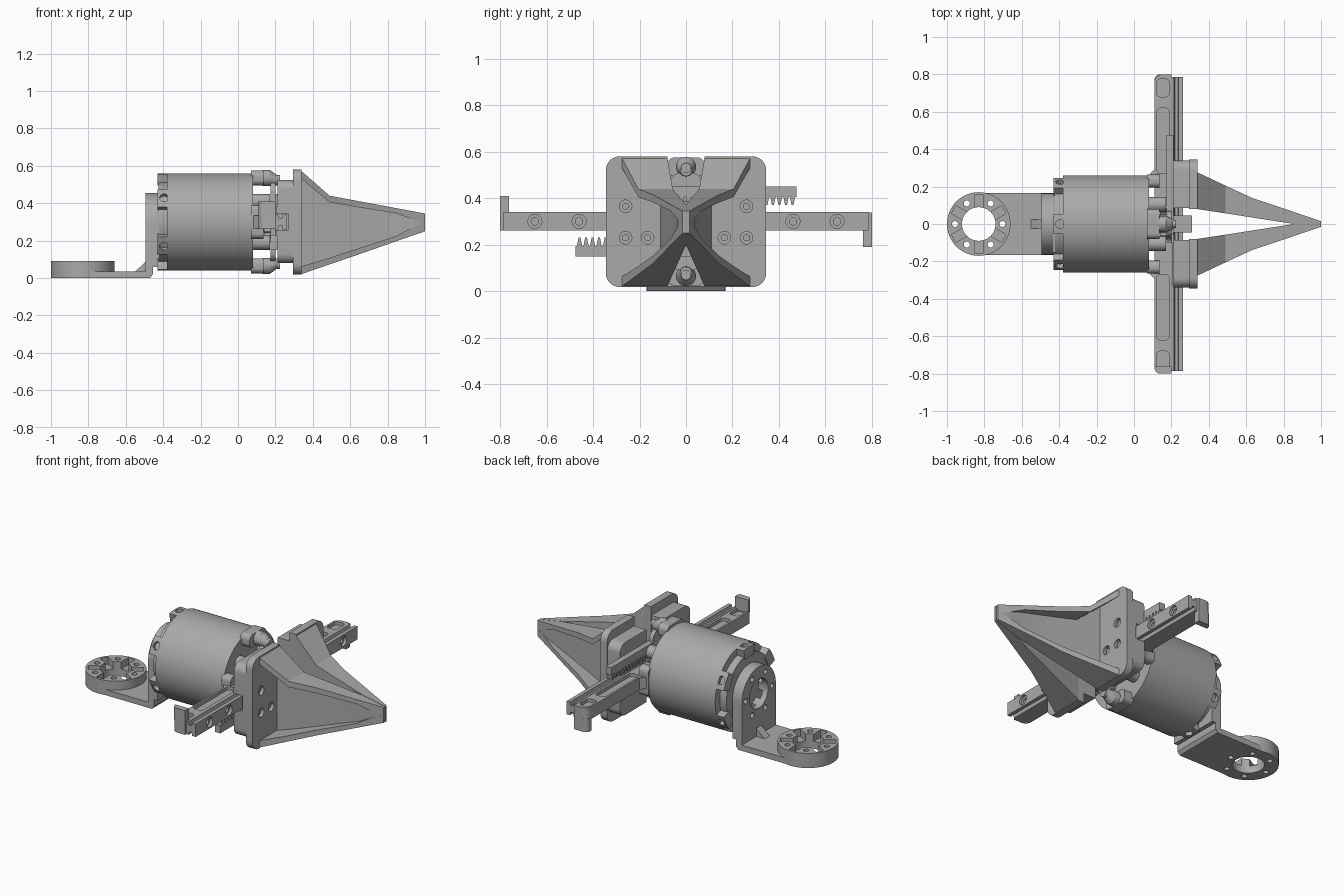
import bpy, bmesh, math
from math import sin, cos, pi, radians

cube = bpy.data.objects.get("Cube")
if cube:
    bpy.data.objects.remove(cube)

grey = bpy.data.materials.new("plain grey")
grey.use_nodes = True
grey.diffuse_color = (0.4, 0.4, 0.4, 1)
grey.node_tree.nodes["Principled BSDF"].inputs["Base Color"].default_value = (0.4, 0.4, 0.4, 1)

AXLE = 0.3  # height of the motor axis


def loft(name, rings):
    """Skin a closed solid through matching rings of points."""
    bm = bmesh.new()
    rows = [[bm.verts.new(p) for p in ring] for ring in rings]
    for a, b in zip(rows, rows[1:]):
        for i in range(len(a)):
            j = (i + 1) % len(a)
            bm.faces.new((a[i], a[j], b[j], b[i]))
    bm.faces.new(rows[0][::-1])
    bm.faces.new(rows[-1])
    bmesh.ops.recalc_face_normals(bm, faces=bm.faces)
    mesh = bpy.data.meshes.new(name)
    bm.to_mesh(mesh)
    bm.free()
    mesh.materials.append(grey)
    ob = bpy.data.objects.new(name, mesh)
    bpy.context.collection.objects.link(ob)
    return ob


def prism(name, pts, axis, lo, hi):
    """Extrude a 2D outline along x (y, z), y (x, z) or z (x, y)."""
    place = {"x": lambda a, b, t: (t, a, b), "y": lambda a, b, t: (a, t, b), "z": lambda a, b, t: (a, b, t)}[axis]
    return loft(name, [[place(a, b, t) for a, b in pts] for t in (lo, hi)])


def circle(a, b, r, n=48):
    return [(a + r * cos(2 * pi * i / n), b + r * sin(2 * pi * i / n)) for i in range(n)]


def rect(a0, a1, b0, b1, radii=(0, 0, 0, 0)):
    """Rectangle with a radius per corner, from low-low counter-clockwise."""
    pts = []
    corners = ((a0, b0, 1, 1), (a1, b0, -1, 1), (a1, b1, -1, -1), (a0, b1, 1, -1))
    for k, ((a, b, sa, sb), r) in enumerate(zip(corners, radii)):
        steps = 8 if r else 0
        for i in range(steps + 1):
            t = pi + k * pi / 2 + (i / steps * pi / 2 if steps else 0)
            pts.append((a + sa * r + r * cos(t), b + sb * r + r * sin(t)))
    return pts


def box(name, x0, x1, y0, y1, z0, z1):
    return prism(name, rect(x0, x1, y0, y1), "z", z0, z1)


def cut(ob, cutters):
    for c in cutters:
        mod = ob.modifiers.new("cut", "BOOLEAN")
        mod.operation, mod.solver, mod.object = "DIFFERENCE", "EXACT", c
    deps = bpy.context.evaluated_depsgraph_get()
    mesh = bpy.data.meshes.new_from_object(ob.evaluated_get(deps))
    ob.modifiers.clear()
    ob.data = mesh
    for c in cutters:
        bpy.data.objects.remove(c)
    return ob


def ring_cutters(axis, a, b, lo, mid, hi):
    """Bore, six screw holes and six open notches of a coupling ring."""
    cutters = [prism("bore", circle(a, b, 0.09), axis, lo - 0.02, hi + 0.02)]
    for k in range(6):
        t = k * pi / 3
        cutters.append(prism("hole", circle(a + 0.127 * cos(t), b + 0.127 * sin(t), 0.016, 16), axis, lo - 0.02, hi + 0.02))
        t += pi / 6
        pts = [(a + r * cos(t) - s * sin(t), b + r * sin(t) + s * cos(t))
               for r, s in ((0.08, -0.024), (0.155, -0.024), (0.155, 0.024), (0.08, 0.024))]
        lo2, hi2 = sorted((mid, hi + 0.02 if mid > lo + 0.01 else lo - 0.02))
        cutters.append(prism("notch", pts, axis, lo2, hi2))
    return cutters


# Wrist bracket: flat coupling ring, foot plate, upright ring and gusset
RX = -0.83
cut(prism("wrist_ring", circle(RX, 0, 0.17, 64), "z", 0, 0.09), ring_cutters("z", RX, 0, 0, 0.045, 0.09))
foot = prism("bracket_foot", rect(RX, -0.49, -0.165, 0.165), "z", 0, 0.035)
cut(foot, [prism("clear", circle(RX, 0, 0.16), "z", -0.1, 0.2)])
arch = [(0.165, 0.06), (-0.165, 0.06)][::-1] + [(0.165 * cos(i * pi / 24), 0.29 + 0.165 * sin(i * pi / 24)) for i in range(25)]
upright = prism("bracket_upright", arch, "x", -0.495, -0.43)
cut(upright, ring_cutters("x", 0, 0.29, -0.495, -0.46, -0.43))
prism("bracket_corner", [(-0.49, 0), (-0.47, 0), (-0.455, 0.02), (-0.455, 0.075), (-0.495, 0.075), (-0.495, 0.035)],
      "y", -0.165, 0.165)
prism("bracket_gusset", [(-0.55, 0.035), (-0.49, 0.035), (-0.49, 0.09)], "y", -0.025, 0.025)

# Motor housing with rear cap and six screw lugs
prism("motor_body", circle(0, AXLE, 0.26, 96), "x", -0.38, 0.08)
prism("motor_cap", circle(0, AXLE, 0.215, 64), "x", -0.425, -0.37)
for k in range(6):
    t = pi / 2 + k * pi / 3
    arc = [(r * cos(t + s), AXLE + r * sin(t + s)) for r, side in ((0.26, 1), (0.2, -1))
           for s in [side * radians(d) for d in (-12, -6, 0, 6, 12)]]
    lug = prism("cap_lug", arc, "x", -0.43, -0.36)
    ends = [[(-0.395 + 0.024 * cos(u), r * cos(t) - 0.024 * sin(u) * sin(t), AXLE + r * sin(t) + 0.024 * sin(u) * cos(t))
             for u in [i * pi / 8 for i in range(16)]] for r in (0.235, 0.3)]
    cut(lug, [loft("lug_hole", ends)])

# Front mount: end ears, posts, standoffs and central web
for s in (1, -1):
    zc = AXLE + 0.235 * s
    ear = rect(-0.08, 0.08, zc - 0.04, zc + 0.04, (0.03,) * 4)
    prism("mount_ear", ear, "x", 0.07, 0.135)
    post = [[(x, a, b) for a, b in circle(0, AXLE + z * s, r, 32)]
            for x, z, r in ((0.13, 0.235, 0.043), (0.17, 0.235, 0.043), (0.215, 0.22, 0.025))]
    loft("mount_post", post)
    prism("mount_screw", circle(0, zc - 0.005 * s, 0.022, 24), "x", 0.2, 0.225)
    prism("side_ear", rect(s * 0.23 - 0.035, s * 0.23 + 0.035, 0.21, 0.39, (0.03,) * 4), "x", 0.07, 0.135)
    prism("side_gusset", [(0.07, s * 0.25), (0.115, s * 0.25), (0.115, s * 0.3)], "z", 0.265, 0.335)
    for v in (0.11, -0.11):
        prism("standoff", circle(s * 0.105, AXLE + v, 0.04, 24), "x", 0.07, 0.17)
prism("mount_web", rect(-0.07, 0.07, 0.09, 0.51, (0.05,) * 4), "x", 0.175, 0.2)
prism("drive_shaft", circle(0, AXLE, 0.05, 32), "x", 0.07, 0.22)
box("centre_block", 0.2, 0.31, -0.045, 0.045, 0.215, 0.385)

# Pinion between the racks
teeth = []
for k in range(18):
    for d, r in ((-0.4, 0.062), (-0.2, 0.085), (0.2, 0.085), (0.4, 0.062)):
        t = 2 * pi * (k + d) / 18
        teeth.append((r * cos(t), AXLE + r * sin(t)))
prism("pinion", teeth, "x", 0.14, 0.175)

# Slide rail with grooves on top and underside, and counterbored holes
half = [(0.2, 0.34), (0.213, 0.34), (0.218, 0.32), (0.234, 0.32), (0.239, 0.34), (0.262, 0.34)]
rail = prism("slide_rail", half + [(x, 2 * AXLE - z) for x, z in half[::-1]], "y", -0.785, 0.785)
cut(rail, [prism("rail_hole", circle(s * y, AXLE, r, 24), "x", x0, 0.3)
           for s in (1, -1) for y in (0.46, 0.65) for r, x0 in ((0.03, 0.245), (0.016, 0.22))])

# Rail holders and racks: the second set is the first turned half way round the axle
PITCH = 0.028
rack = [(0.475, 0.45), (-0.06, 0.45), (-0.06, 0.405)]
for k in range(19):
    y = -0.06 + k * PITCH
    rack += [(y + 0.003, 0.405), (y + 0.01, 0.37), (y + 0.018, 0.37), (y + 0.025, 0.405)]
rack.append((0.475, 0.405))
for s in (1, -1):
    arm = prism("rail_holder", rect(0.11, 0.2, 0.1, 0.8, (0, 0, 0, 0.04)), "z", 0.262, 0.338)
    tab = prism("holder_tab", rect(0.11, 0.2, 0.762, 0.8, (0, 0, 0, 0.03)), "z", 0.19, 0.27)
    cut(arm, [prism("recess", rect(0.122, 0.187, y0, y1, (0.02,) * 4), "z", *sorted((AXLE + s * 0.018, AXLE + s * 0.06)))
              for y0, y1 in ((0.27, 0.62), (0.68, 0.775))])
    bar = prism("rack", rack, "x", 0.175, 0.212)
    if s < 0:
        for ob in (arm, tab, bar):
            for v in ob.data.vertices:
                v.co.y, v.co.z = -v.co.y, 2 * AXLE - v.co.z

# Fingers: rounded plate, carriage block and a tapered jaw with an open outer pocket
# jaw stations: x, inner y, outer y, bottom z, top z, rib, wall
STATIONS = ((0.33, 0.081, 0.28, 0.018, 0.58, 0.042, 0.03),
            (0.49, 0.057, 0.205, 0.073, 0.44, 0.035, 0.03),
            (0.63, 0.035, 0.14, 0.121, 0.414, 0.033, 0.028),
            (0.85, 0.001, 0.066, 0.198, 0.373, 0.028, 0.028),
            (0.93, 0.001, 0.039, 0.226, 0.358, 0.045, 0.036),
            (1.0, 0.001, 0.015, 0.25, 0.345, 0.047, 0.013))
for s in (1, -1):
    rings = []
    for x, yi, yo, zb, zt, rib, wall in STATIONS:
        c = [(yi, zb), (yo, zb), (yo, zb + rib), (yi + wall, zb + rib),
             (yi + wall, zt - rib), (yo, zt - rib), (yo, zt), (yi, zt)]
        rings.append([(x, s * y, z) for y, z in c])
    loft("finger_jaw", rings)
    plate = prism("finger_plate", [(s * y, z) for y, z in rect(0.08, 0.345, 0.018, 0.58, (0, 0.06, 0.06, 0))], "x", 0.295, 0.34)
    block = prism("finger_block", [(s * y, z) for y, z in rect(0.085, 0.34, 0.08, 0.525, (0, 0.05, 0.05, 0))], "x", 0.21, 0.3)
    cut(block, [box("rail_slot", 0.1, 0.27, -0.5, 0.5, 0.25, 0.35)])
    spots = ((0.26, 0.365), (0.26, 0.23), (0.165, 0.23))
    cut(plate, [prism("plate_hole", circle(s * y, z, 0.027, 24), "x", 0.32, 0.4) for y, z in spots])
    for y, z in spots:
        prism("plate_screw", circle(s * y, z, 0.015, 20), "x", 0.315, 0.328)
    box("carriage", 0.205, 0.29, *sorted((s * 0.1, s * 0.335)), 0.342, 0.385)
    box("carriage", 0.205, 0.29, *sorted((s * 0.1, s * 0.335)), 0.215, 0.258)

# Smooth curved walls while keeping edges crisp
for ob in bpy.context.collection.objects:
    if ob.type == "MESH" and grey.name in ob.data.materials:
        ob.data.shade_smooth()
        ob.data.set_sharp_from_angle(angle=radians(28))
